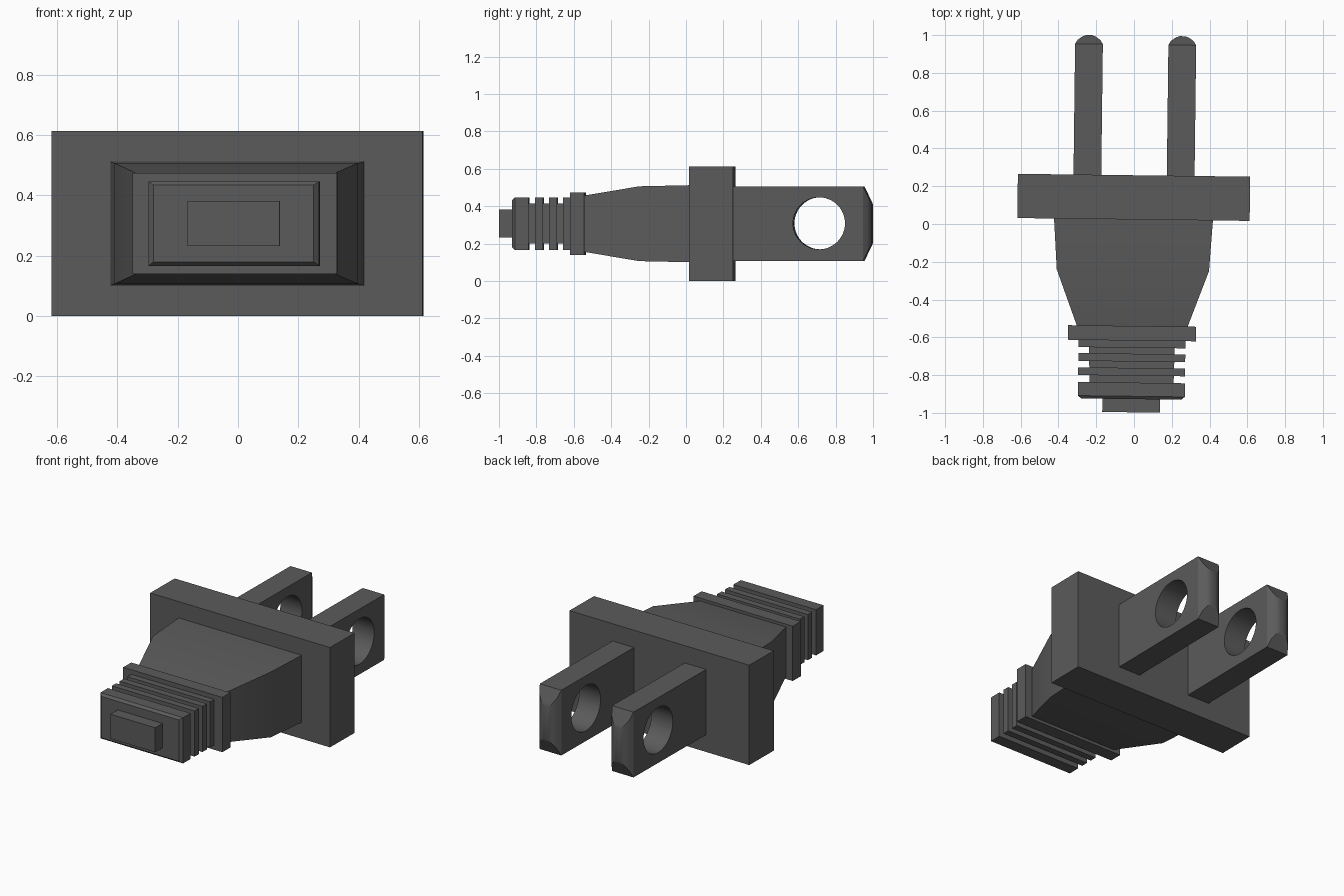
import bpy, bmesh, math
from mathutils import Matrix

cube = bpy.data.objects.get("Cube")
if cube:
    bpy.data.objects.remove(cube, do_unlink=True)

grey = bpy.data.materials.new("dark grey plastic")
grey.use_nodes = True
colour = (0.105, 0.105, 0.105, 1)
grey.diffuse_color = colour
grey.node_tree.nodes["Principled BSDF"].inputs["Base Color"].default_value = colour

# The whole plug is turned slightly about the vertical axis
PLACE = (Matrix.Rotation(math.radians(-0.7), 4, "Z")
         @ Matrix.Translation((-0.003, 0, 0.306)))


def finish(name, bm):
    """Turn a bmesh into a placed, shaded object."""
    bmesh.ops.recalc_face_normals(bm, faces=bm.faces)
    bm.transform(PLACE)
    mesh = bpy.data.meshes.new(name)
    bm.to_mesh(mesh)
    bm.free()
    mesh.materials.append(grey)
    obj = bpy.data.objects.new(name, mesh)
    bpy.context.collection.objects.link(obj)
    return obj


def loft(name, sections, x=0):
    """Skin rectangles given as (y, half width, half height)."""
    bm = bmesh.new()
    rings = [[bm.verts.new((x + sx * w, y, sz * h))
              for sx, sz in ((-1, -1), (1, -1), (1, 1), (-1, 1))]
             for y, w, h in sections]
    for a, b in zip(rings, rings[1:]):
        for i in range(4):
            j = (i + 1) % 4
            bm.faces.new((a[i], a[j], b[j], b[i]))
    bm.faces.new(rings[0])
    bm.faces.new(rings[-1])
    return finish(name, bm)


def smooth(obj):
    bpy.ops.object.select_all(action="DESELECT")
    obj.select_set(True)
    bpy.context.view_layer.objects.active = obj
    bpy.ops.object.shade_smooth_by_angle(angle=math.radians(30))


# Face plate and tapered grip
loft("face_plate", [(0.024, 0.615, 0.306), (0.258, 0.615, 0.306)])
smooth(loft("grip_body", [(0.03, 0.421, 0.206), (-0.245, 0.403, 0.2),
                          (-0.55, 0.29, 0.149)]))

# Strain relief: collar, core, ribs, end block and cable stub
loft("collar", [(-0.54, 0.339, 0.168), (-0.617, 0.339, 0.168)])
loft("relief_core", [(-0.6, 0.228, 0.107), (-0.88, 0.222, 0.107)])
for i, (start, end) in enumerate(((-0.61, -0.655), (-0.687, -0.728),
                                  (-0.762, -0.803))):
    loft(f"relief_rib_{i + 1}", [(start, 0.283, 0.14), (end, 0.283, 0.14)])
loft("relief_end", [(-0.84, 0.283, 0.14), (-0.912, 0.283, 0.14),
                    (-0.927, 0.265, 0.127)])
loft("cable_stub", [(-0.9, 0.153, 0.075), (-0.997, 0.153, 0.075)])

# Contact prongs with rounded, chamfered tips and a round hole
prong_sections = [(0.22, 0.0735, 0.2), (0.95, 0.0735, 0.2),
                  (0.972, 0.06, 0.155), (0.989, 0.036, 0.12),
                  (0.997, 0.016, 0.103)]
bm = bmesh.new()
bmesh.ops.create_cone(bm, cap_ends=True, segments=48, radius1=0.139,
                      radius2=0.139, depth=1,
                      matrix=Matrix.Translation((0, 0.715, 0.002))
                      @ Matrix.Rotation(math.pi / 2, 4, "Y"))
cutter = finish("hole_cutter", bm)
cutter.hide_render = True
for side, x in (("right", -0.247), ("left", 0.247)):
    prong = loft(f"{side}_prong", prong_sections, x)
    cut = prong.modifiers.new("hole", "BOOLEAN")
    cut.object = cutter
    cut.operation = "DIFFERENCE"
    cut.solver = "EXACT"
    bpy.context.view_layer.objects.active = prong
    bpy.ops.object.modifier_apply(modifier=cut.name)
    smooth(prong)
bpy.data.objects.remove(cutter, do_unlink=True)
